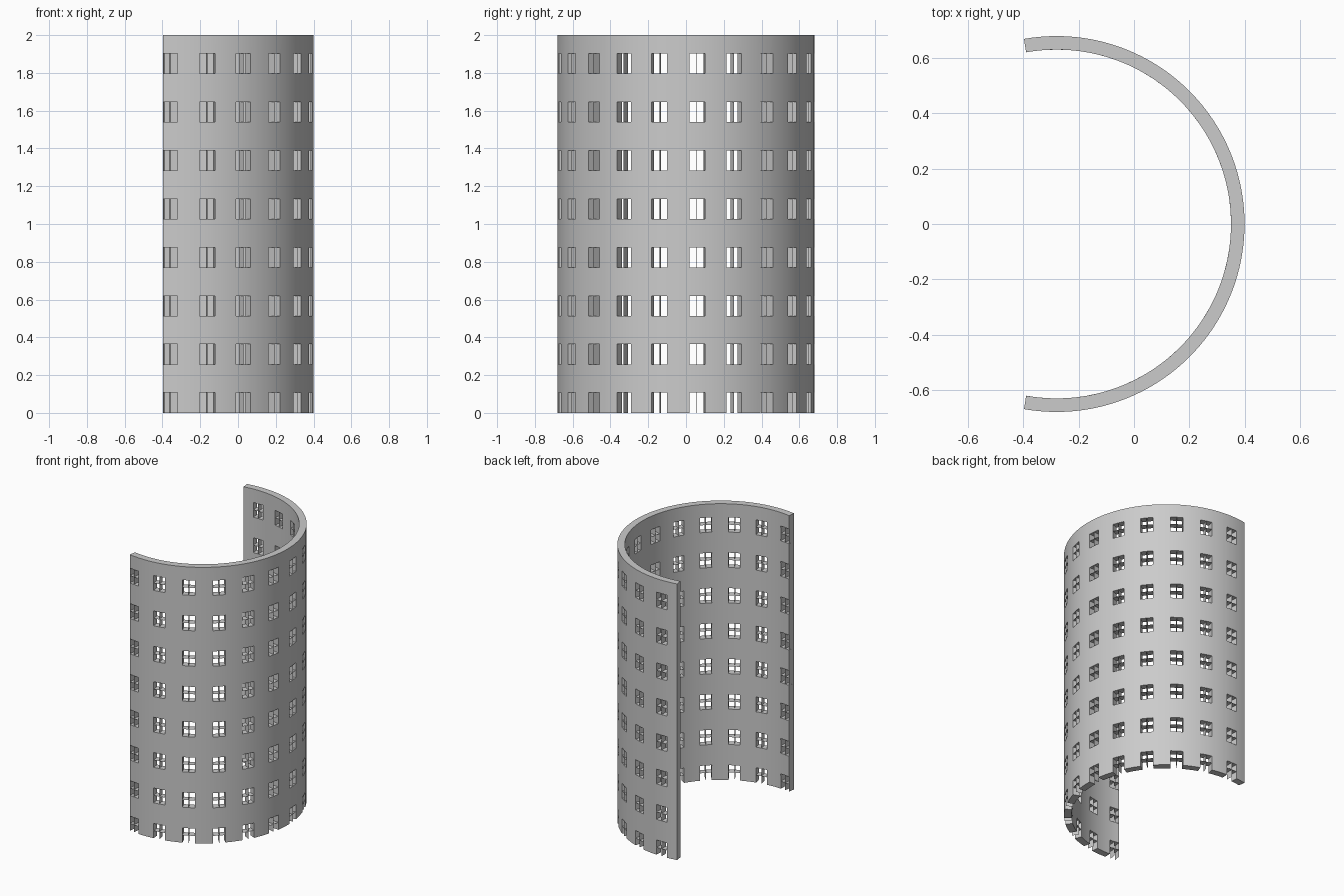
import bpy, bmesh
from math import radians, cos, sin

if "Cube" in bpy.data.objects:
    bpy.data.objects.remove(bpy.data.objects["Cube"])

R, THICK, HEIGHT, CX = 0.68, 0.049, 2.0, -0.28
END = 100
HALF = 3.55
PANE = 0.0535
columns = [-97 + 17 * i for i in range(12)]
rows = [0.2565 * i for i in range(8)]

grey = bpy.data.materials.new("plain_grey")
grey.use_nodes = True
grey.diffuse_color = (0.6, 0.6, 0.6, 1)
grey.node_tree.nodes["Principled BSDF"].inputs["Base Color"].default_value = grey.diffuse_color


def point(angle, z, radius=R):
    a = radians(angle)
    return (CX + radius * cos(a), radius * sin(a), z)


def make_object(name, bm):
    mesh = bpy.data.meshes.new(name)
    bm.to_mesh(mesh)
    bm.free()
    mesh.materials.append(grey)
    obj = bpy.data.objects.new(name, mesh)
    bpy.context.collection.objects.link(obj)
    return obj


def spread(a, b, n):
    return [a + (b - a) * i / n for i in range(n)]


# Grid lines: window edges and centres, with finer steps along the plain wall
angles, prev = [], -END
for c in columns:
    left, right = max(c - HALF, -END), c + HALF
    if left > prev:
        angles += spread(prev, left, 5)
    angles += spread(left, c, 2) + spread(c, right, 2)
    prev = right
angles += spread(prev, END, 3) + [END]
levels = [z + k * PANE for z in rows for k in range(3)] + [HEIGHT]


def is_window(a, z):
    return any(abs(a - c) < HALF for c in columns) and any(r < z < r + 2 * PANE for r in rows)


# Curved wall: a sheet with window cells left out, thickened inward
bm = bmesh.new()
grid = [[bm.verts.new(point(a, z)) for z in levels] for a in angles]
for i in range(len(angles) - 1):
    for j in range(len(levels) - 1):
        if not is_window((angles[i] + angles[i + 1]) / 2, (levels[j] + levels[j + 1]) / 2):
            bm.faces.new((grid[i][j], grid[i + 1][j], grid[i + 1][j + 1], grid[i][j + 1]))
bmesh.ops.delete(bm, geom=[v for v in bm.verts if not v.link_faces], context='VERTS')
wall = make_object("curved_wall", bm)
solid = wall.modifiers.new("thickness", 'SOLIDIFY')
solid.thickness = THICK
solid.offset = -1
bpy.context.view_layer.objects.active = wall
wall.select_set(True)
bpy.ops.object.modifier_apply(modifier=solid.name)
bpy.ops.object.shade_smooth_by_angle(angle=radians(30))

# Window bars: thin radial sheets crossing in each opening
bm = bmesh.new()


def sheet(a0, z0, a1, z1):
    """Radial sheet running from one angle and height to another."""
    corners = [(a0, z0, R), (a1, z1, R), (a1, z1, R - THICK), (a0, z0, R - THICK)]
    bm.faces.new([bm.verts.new(point(*c)) for c in corners])


for z in rows:
    mid, top = z + PANE, z + 2 * PANE
    for c in columns:
        left = max(c - HALF, -END)
        sheet(c, z, c, top)
        sheet(left, mid, c, mid)
        sheet(c, mid, c + HALF, mid)
    # Closing strip where the first window meets the end of the wall
    sheet(-END, z, -END, top)
make_object("window_bars", bm)
